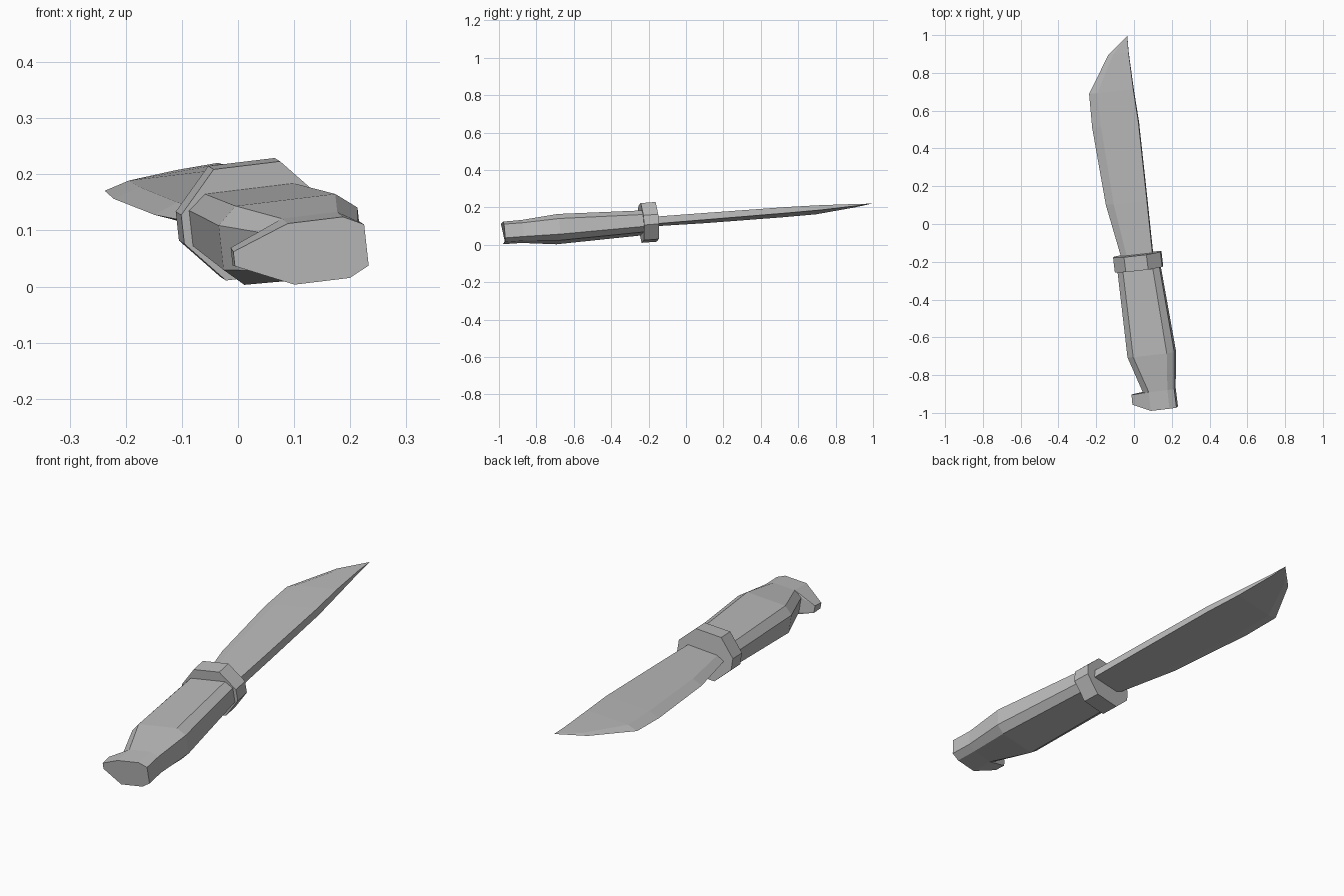
import bpy
import bmesh
from mathutils import Matrix, Vector

if "Cube" in bpy.data.objects:
    bpy.data.objects.remove(bpy.data.objects["Cube"], do_unlink=True)

# One plain grey for the whole knife
grey = bpy.data.materials.new("plain_grey")
grey.use_nodes = True
COLOUR = (0.5, 0.5, 0.5, 1)
grey.diffuse_color = COLOUR
grey.node_tree.nodes["Principled BSDF"].inputs["Base Color"].default_value = COLOUR

# Lying pose: local x = edge to spine, y = along the knife, z = thickness
length = Vector((-0.122, 0.99, 0.075)).normalized()
width = Vector((0.985, 0.12, 0.12))
width = (width - length * width.dot(length)).normalized()
flat = width.cross(length)
POSE = Matrix((width, length, flat)).transposed().to_4x4()
POSE.translation = (0.022, -0.2, 0.12)


def loft(name, rings):
    """Skin closed rings of equal point count and cap both ends."""
    bm = bmesh.new()
    loops = [[bm.verts.new(p) for p in ring] for ring in rings]
    for a, b in zip(loops, loops[1:]):
        for i in range(len(a)):
            j = (i + 1) % len(a)
            bm.faces.new((a[i], a[j], b[j], b[i]))
    bm.faces.new(loops[0])
    bm.faces.new(loops[-1])
    bmesh.ops.remove_doubles(bm, verts=bm.verts, dist=0.0005)
    bmesh.ops.recalc_face_normals(bm, faces=bm.faces)
    mesh = bpy.data.meshes.new(name)
    bm.to_mesh(mesh)
    bm.free()
    mesh.materials.append(grey)
    obj = bpy.data.objects.new(name, mesh)
    bpy.context.collection.objects.link(obj)
    obj.matrix_world = POSE


def octagon(y, left, top_left, top_right, right, h, h_left, h_right, y_left=None):
    """Flattened eight-sided ring, mirrored above and below the middle plane."""
    y_left = y if y_left is None else y_left
    upper = [(left, y_left, h_left), (top_left, y, h),
             (top_right, y, h), (right, y, h_right)]
    return upper + [(x, v, -z) for x, v, z in reversed(upper)]


# Grip swelling towards the rear, then a narrow neck and a hooked pommel
loft("handle", [
    octagon(0.0, -0.112, -0.08, 0.08, 0.113, 0.058, 0.032, 0.032),
    octagon(-0.04, -0.112, -0.08, 0.08, 0.113, 0.058, 0.032, 0.032),
    octagon(-0.495, -0.114, -0.08, 0.1, 0.137, 0.071, 0.04, 0.042),
    octagon(-0.69, -0.056, -0.022, 0.078, 0.112, 0.056, 0.034, 0.037),
    octagon(-0.69, -0.12, -0.022, 0.078, 0.112, 0.056, 0.016, 0.037, -0.697),
    octagon(-0.79, -0.122, -0.024, 0.076, 0.112, 0.055, 0.013, 0.037, -0.75),
])

# Thick collar between grip and blade
loft("guard", [octagon(y, -0.127, -0.06, 0.06, 0.127, 0.1, 0.026, 0.026)
               for y in (-0.04, 0.04)])


def blade_ring(y, edge, bevel, spine, t_bevel, t_spine):
    return [(edge, y, 0), (bevel, y, t_bevel), (spine, y, t_spine),
            (spine, y, -t_spine), (bevel, y, -t_bevel)]


# Single-edged blade with a bellied edge and a clipped point
loft("blade", [
    blade_ring(0.0, -0.082, -0.05, 0.083, 0.017, 0.019),
    blade_ring(0.04, -0.088, -0.055, 0.083, 0.017, 0.019),
    blade_ring(0.319, -0.134, -0.09, 0.088, 0.017, 0.018),
    blade_ring(0.734, -0.156, -0.107, 0.094, 0.015, 0.016),
    blade_ring(0.915, -0.15, -0.105, 0.088, 0.013, 0.013),
    blade_ring(1.111, -0.022, 0.005, 0.086, 0.004, 0.005),
    blade_ring(1.198, 0.09, 0.09, 0.09, 0, 0),
])
